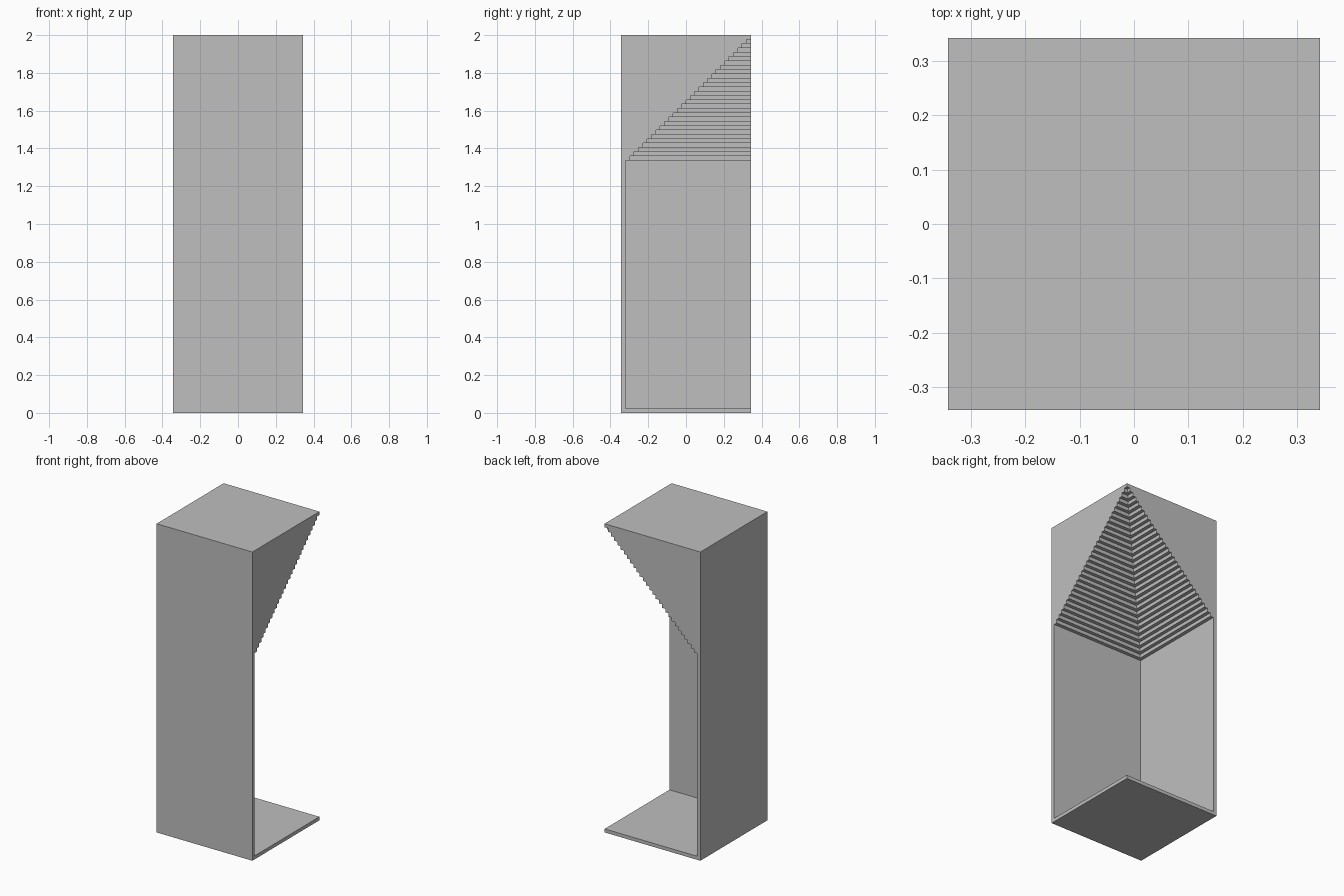
import bpy
import bmesh

cube = bpy.data.objects.get("Cube")
if cube:
    bpy.data.objects.remove(cube, do_unlink=True)

HEIGHT = 2.0
HALF = 0.343
STEPS = 30                    # board thicknesses across the width
T = 2 * HALF / STEPS          # thickness of walls, floor and each step

grey = bpy.data.materials.new("plain grey")
grey.use_nodes = True
colour = (0.52, 0.52, 0.52, 1)
grey.diffuse_color = colour
grey.node_tree.nodes["Principled BSDF"].inputs["Base Color"].default_value = colour


def loft(name, rings):
    """Closed solid through square rings given as (low, high, z)."""
    bm = bmesh.new()
    loops = [[bm.verts.new((x, y, z)) for x, y in
              ((lo, lo), (hi, lo), (hi, hi), (lo, hi))] for lo, hi, z in rings]
    for a, b in zip(loops, loops[1:]):
        for i in range(4):
            j = (i + 1) % 4
            bm.faces.new((a[i], a[j], b[j], b[i]))
    bm.faces.new(loops[0][::-1])
    bm.faces.new(loops[-1])
    bmesh.ops.recalc_face_normals(bm, faces=bm.faces)
    mesh = bpy.data.meshes.new(name)
    bm.to_mesh(mesh)
    bm.free()
    mesh.materials.append(grey)
    obj = bpy.data.objects.new(name, mesh)
    bpy.context.collection.objects.link(obj)
    return obj


# Solid tower block
tower = loft("stepped_tower", [(-HALF, HALF, 0), (-HALF, HALF, HEIGHT)])

# Corner void: open to +x and +y, stepping up to the far top corner
rings = [(T - HALF, HALF + 0.2, T)]
for k in range(1, STEPS):
    low, high = k * T - HALF, HALF + 0.2 - k * 0.002
    z = HEIGHT - (STEPS - k) * T
    if k > 1:
        rings.append((low, high, z - T))
    rings.append((low, high, z))
cutter = loft("void_cutter", rings)
cutter.hide_render = True

# Carve the void, then drop the cutter
cut = tower.modifiers.new("carve", "BOOLEAN")
cut.operation = "DIFFERENCE"
cut.solver = "EXACT"
cut.object = cutter
bpy.context.view_layer.update()
carved = bpy.data.meshes.new_from_object(
    tower.evaluated_get(bpy.context.evaluated_depsgraph_get()))
tower.modifiers.clear()
tower.data = carved
bpy.data.objects.remove(cutter, do_unlink=True)
